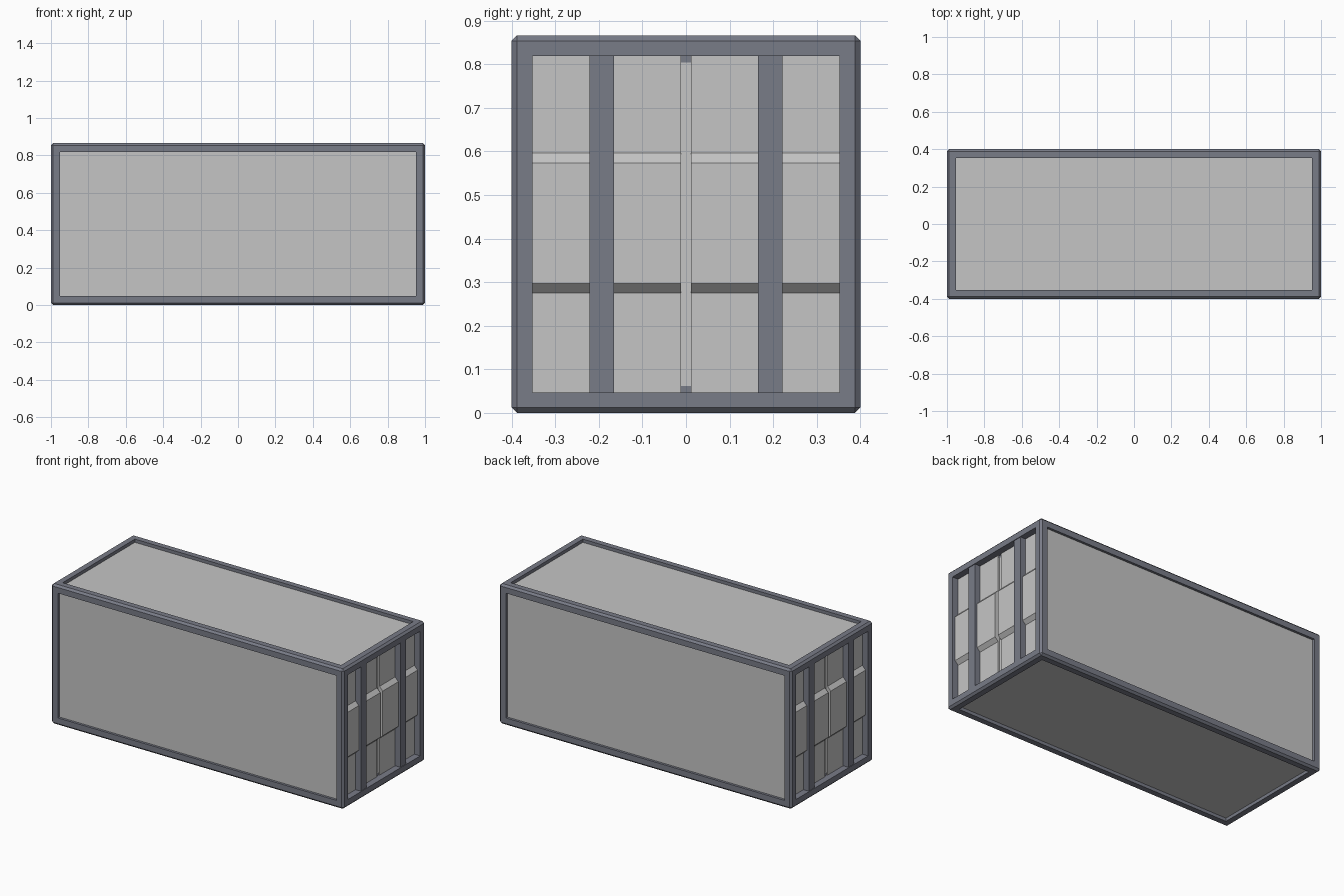
import bpy, bmesh
from mathutils import Matrix, Vector

if "Cube" in bpy.data.objects:
    bpy.data.objects.remove(bpy.data.objects["Cube"])

L, W, H = 2.0, 0.8, 0.866      # overall size
BEAM, CHAMFER = 0.062, 0.012


def material(name, rgb):
    m = bpy.data.materials.new(name)
    m.diffuse_color = (*rgb, 1)
    m.use_nodes = True
    m.node_tree.nodes["Principled BSDF"].inputs["Base Color"].default_value = m.diffuse_color
    return m


STEEL = material("slate frame", (0.19, 0.2, 0.245))
SHEET = material("light grey sheet", (0.56, 0.56, 0.56))


def finish(name, bm, mat, matrix=Matrix()):
    bm.transform(matrix)
    me = bpy.data.meshes.new(name)
    bm.to_mesh(me)
    bm.free()
    me.materials.append(mat)
    ob = bpy.data.objects.new(name, me)
    bpy.context.collection.objects.link(ob)
    return ob


def box(name, lo, hi, mat, matrix=Matrix()):
    lo, hi = Vector(lo), Vector(hi)
    bm = bmesh.new()
    bmesh.ops.create_cube(bm, size=1)
    for v in bm.verts:
        v.co = (lo + hi) / 2 + v.co * (hi - lo)
    return finish(name, bm, mat, matrix)


def grooved_panel(name, xs, ys, slope, depth, matrix):
    """Flat sheet facing +z; odd columns of the middle row are pressed in."""
    bm = bmesh.new()
    grid = [[bm.verts.new((x, y, 0)) for y in ys] for x in xs]
    grooves = []
    for i in range(len(xs) - 1):
        for j in range(len(ys) - 1):
            f = bm.faces.new((grid[i][j], grid[i + 1][j], grid[i + 1][j + 1], grid[i][j + 1]))
            if i % 2 and j == 1:
                grooves.append(f)
    bmesh.ops.inset_individual(bm, faces=grooves, thickness=slope, depth=-depth)
    return finish(name, bm, SHEET, matrix)


# Chamfered frame: bevelled block with all six sides opened up
bm = bmesh.new()
bmesh.ops.create_cube(bm, size=1, matrix=Matrix.Translation((0, 0, H / 2)) @ Matrix.Diagonal((L, W, H, 1)))
bmesh.ops.bevel(bm, geom=bm.edges[:], offset=CHAMFER, segments=1, affect='EDGES')
sides = sorted(bm.faces, key=lambda f: f.calc_area())[-6:]
bmesh.ops.inset_individual(bm, faces=sides, thickness=BEAM - CHAMFER)
bmesh.ops.inset_individual(bm, faces=sides, thickness=0, depth=-BEAM)
bmesh.ops.delete(bm, geom=sides, context='FACES')
finish("frame", bm, STEEL)

# Corrugated long walls, grooves running into the frame
wall_x = [-0.97]
for i in range(-3, 4):
    wall_x += [i * 0.25 - 0.05, i * 0.25 + 0.05]
wall_x.append(0.97)
wall_z = [0.02, 0.03, H - 0.03, H - 0.02]
stand = Matrix.Rotation(1.5707963, 4, 'X')
for name, turn in (("front_wall", 0), ("back_wall", 3.14159265)):
    grooved_panel(name, wall_x, wall_z, 0.022, 0.03,
                  Matrix.Rotation(turn, 4, 'Z') @ Matrix.Translation((0, -W / 2 + 0.015, 0)) @ stand)

# Roof and floor with short pressed grooves in pairs
deck_x = [-0.96]
for c in (-0.768, -0.63, -0.358, -0.22, 0.212, 0.35, 0.625, 0.762):
    deck_x += [c - 0.032, c + 0.032]
deck_x.append(0.96)
deck_y = [-0.36, -0.28, 0.28, 0.36]
grooved_panel("roof", deck_x, deck_y, 0.013, 0.02, Matrix.Translation((0, 0, H - 0.02)))
grooved_panel("floor", deck_x, deck_y, 0.013, 0.02,
              Matrix.Translation((0, 0, 0.02)) @ Matrix.Rotation(3.14159265, 4, 'X'))

# Door ends: raised middle band, centre seam and locking bars
door_profile = [(0.93, 0.03), (0.96, 0.03), (0.96, 0.275), (0.982, 0.297),
                (0.982, 0.573), (0.96, 0.597), (0.96, 0.836), (0.93, 0.836)]
for end, turn in (("right", 0), ("left", 3.14159265)):
    rot = Matrix.Rotation(turn, 4, 'Z')
    for side, y0, y1 in (("a", 0.012, 0.37), ("b", -0.37, -0.012)):
        bm = bmesh.new()
        face = bm.faces.new([bm.verts.new((x, y0, z)) for x, z in door_profile])
        ext = bmesh.ops.extrude_face_region(bm, geom=[face])["geom"]
        bmesh.ops.translate(bm, vec=(0, y1 - y0, 0), verts=[v for v in ext if isinstance(v, bmesh.types.BMVert)])
        bmesh.ops.recalc_face_normals(bm, faces=bm.faces[:])
        finish(f"{end}_door_{side}", bm, SHEET, rot)
        s = 1 if y0 > 0 else -1
        yc = s * 0.1935
        box(f"{end}_door_bar_{side}", (0.95, yc - 0.0285, 0.04), (0.996, yc + 0.0285, H - 0.04), STEEL, rot)
    box(f"{end}_door_seam", (0.93, -0.02, 0.03), (0.95, 0.02, H - 0.03), SHEET, rot)
